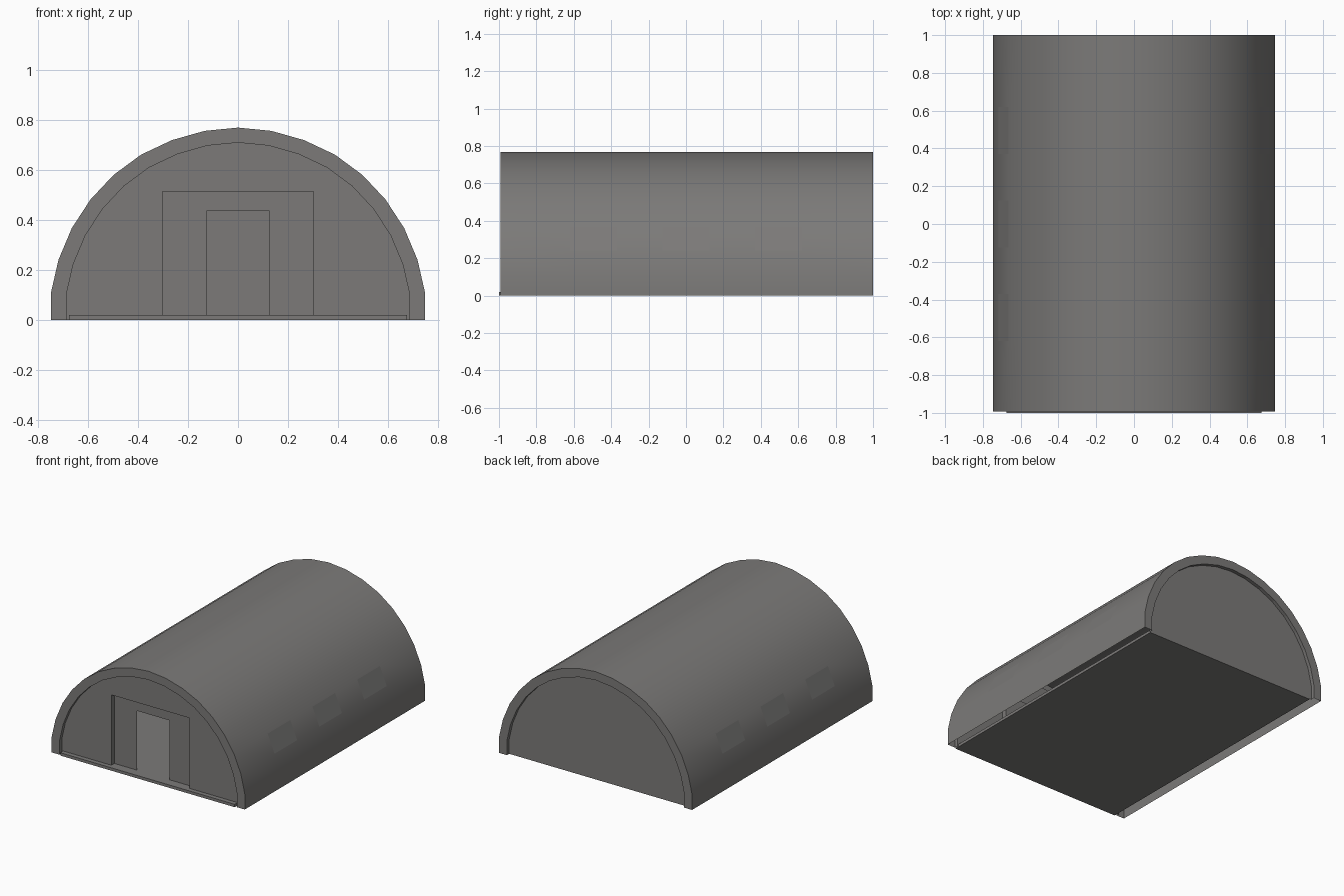
import bpy, bmesh

if "Cube" in bpy.data.objects:
    bpy.data.objects.remove(bpy.data.objects["Cube"])

# One flat grey for everything
grey = bpy.data.materials.new("warm_grey")
grey.diffuse_color = (0.2, 0.195, 0.19, 1)
grey.use_nodes = True
grey.node_tree.nodes["Principled BSDF"].inputs["Base Color"].default_value = grey.diffuse_color

# Half of the faceted arch, from the crown down to the ground (x, z)
HALF = [(0, .768), (.133, .755), (.264, .718), (.387, .660), (.497, .579),
        (.589, .481), (.664, .366), (.717, .240), (.747, .109), (.747, 0)]
ARCH = [(-x, z) for x, z in HALF[:0:-1]] + HALF
INNER = [(x * .918, z * .922) for x, z in ARCH]
Y0, Y1 = -.992, 1.0              # shell ends
WALL_F, WALL_B = -.968, .975     # recessed end walls
DOOR_Y = -.935                   # doorway plane
FLOOR_Z = .02


def finish(name, bm, smooth=False):
    me = bpy.data.meshes.new(name)
    bm.to_mesh(me)
    bm.free()
    me.materials.append(grey)
    ob = bpy.data.objects.new(name, me)
    bpy.context.collection.objects.link(ob)
    return ob


def loft(bm, rows):
    """Bridge rows of (x, y, z) points with quads."""
    grid = [[bm.verts.new(p) for p in row] for row in rows]
    return [[bm.faces.new((a[i], a[i + 1], b[i + 1], b[i])) for i in range(len(a) - 1)]
            for a, b in zip(grid, grid[1:])]


def at(profile, y):
    return [(x, y, z) for x, z in profile]


def sheet(bm, profile, y, back=False):
    """Upright flat panel with the given outline."""
    f = bm.faces.new([bm.verts.new(p) for p in at(profile, y)])
    f.normal_update()
    if (f.normal.y > 0) != back:
        f.normal_flip()


# Curved roof shell, with three flat window facets on each side
cuts = [Y0, -.62, -.37, -.125, .125, .37, .62, Y1]
bm = bmesh.new()
bands = loft(bm, [at(ARCH, y) for y in cuts])
for j, band in enumerate(bands):
    for i, f in enumerate(band):
        is_window = j in (1, 3, 5) and i in (2, len(band) - 3)
        f.smooth = not is_window
        if is_window:
            for e in f.edges:
                e.smooth = False
bm.normal_update()
if bands[0][len(ARCH) // 2].normal.z < 0:
    bmesh.ops.reverse_faces(bm, faces=bm.faces[:])
finish("roof_shell", bm)

# End rims: flat band and a short return to the recessed wall
for name, y, wall in (("front_rim", Y0, WALL_F), ("back_rim", Y1, WALL_B)):
    bm = bmesh.new()
    loft(bm, [at(ARCH, y), at(INNER, y), at(INNER, wall)])
    bm.normal_update()
    bm.faces.ensure_lookup_table()
    if (bm.faces[0].normal.y > 0) != (y > 0):
        bmesh.ops.reverse_faces(bm, faces=bm.faces[:])
    finish(name, bm)

# Back wall
bm = bmesh.new()
sheet(bm, INNER, WALL_B, back=True)
finish("back_wall", bm)


def opening(w, h, base):
    return [(w, base), (w, h), (-w, h), (-w, base)]


# Front wall with the wide door recess cut out
bm = bmesh.new()
sheet(bm, INNER + opening(.302, .512, 0), WALL_F)
finish("front_wall", bm)

# Door recess: jambs, lintel and a panel with an open doorway
bm = bmesh.new()
recess = opening(.302, .512, 0)
loft(bm, [at(recess, WALL_F), at(recess, DOOR_Y)])
bm.normal_update()
bm.faces.ensure_lookup_table()
if bm.faces[0].normal.x > 0:
    bmesh.ops.reverse_faces(bm, faces=bm.faces[:])
sheet(bm, recess[::-1] + opening(.126, .435, 0), DOOR_Y)
finish("door_recess", bm)

# Floor slab
bm = bmesh.new()
bmesh.ops.create_cube(bm, size=1)
for v in bm.verts:
    v.co = (v.co.x * 1.35, -1 + (v.co.y + .5) * 1.97, (v.co.z + .5) * FLOOR_Z)
finish("floor_slab", bm)
